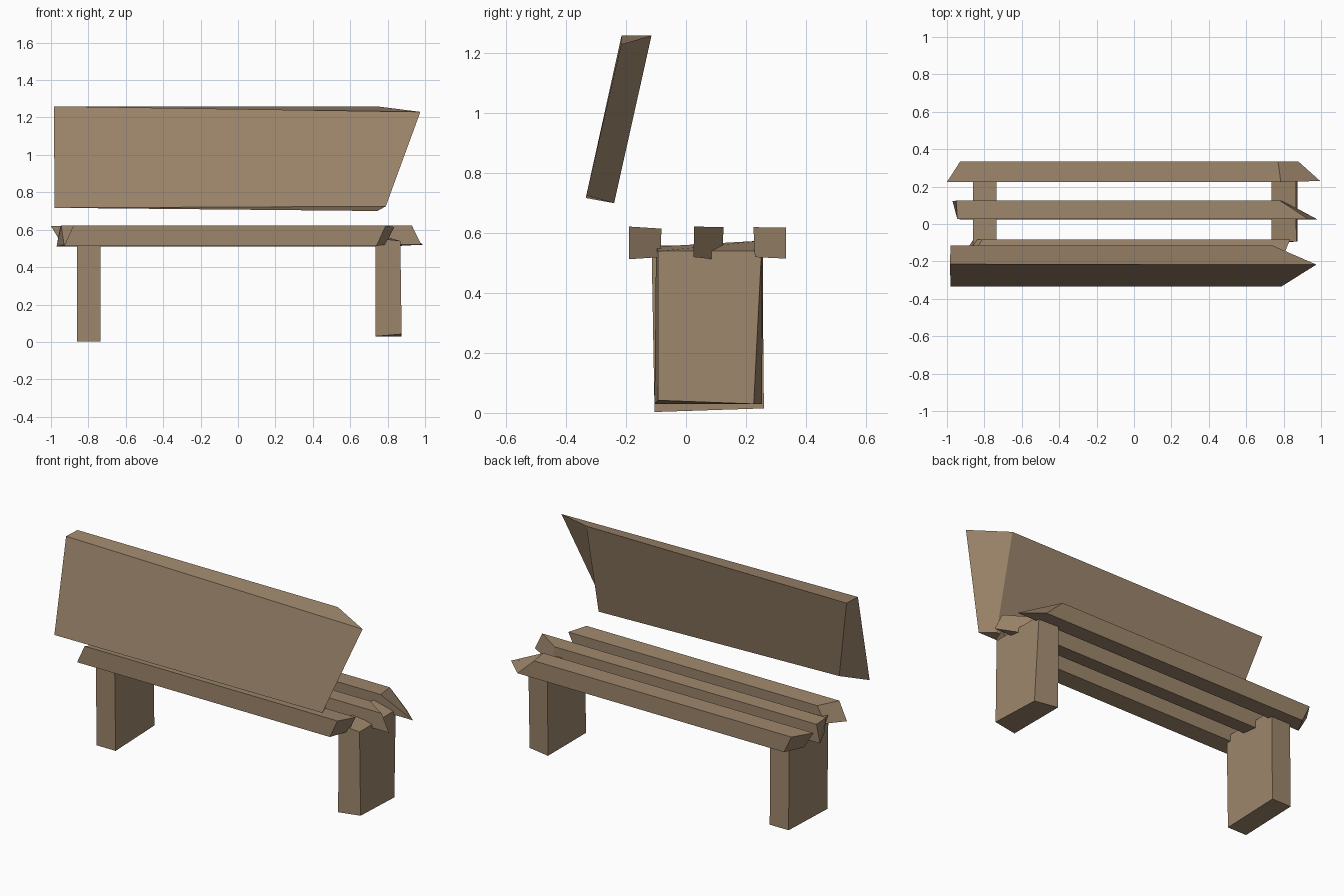
import bpy

wood = bpy.data.materials.new("wood")
wood.diffuse_color = (0.34, 0.24, 0.15, 1)


def plank(name, left_x, right_x, left_yz, right_yz=None):
    """Rough-cut beam along x. Corner order: front bottom, back bottom, back top, front top."""
    right_yz = right_yz or left_yz
    verts = [(x, y, z) for x, (y, z) in zip(left_x, left_yz)]
    verts += [(x, y, z) for x, (y, z) in zip(right_x, right_yz)]
    faces = [(3, 2, 1, 0), (4, 5, 6, 7)]
    faces += [(i, (i + 1) % 4, (i + 1) % 4 + 4, i + 4) for i in range(4)]
    mesh = bpy.data.meshes.new(name)
    mesh.from_pydata(verts, [], faces)
    mesh.validate()
    mesh.materials.append(wood)
    obj = bpy.data.objects.new(name, mesh)
    bpy.context.collection.objects.link(obj)
    # consistent outward normals
    import bmesh
    bm = bmesh.new()
    bm.from_mesh(mesh)
    bmesh.ops.recalc_face_normals(bm, faces=bm.faces)
    bm.to_mesh(mesh)
    bm.free()
    return obj


# Seat slats with unevenly sawn ends
plank("front_slat", (-0.93, -0.86, -0.81, -0.88), (0.74, 0.79, 0.835, 0.79),
      [(-0.19, 0.513), (-0.085, 0.52), (-0.082, 0.615), (-0.19, 0.622)])
plank("middle_slat", (-0.93, -0.97, -0.95, -0.945), (0.98, 0.80, 0.78, 0.93),
      [(0.025, 0.52), (0.122, 0.51), (0.125, 0.62), (0.027, 0.622)])
plank("back_slat", (-0.94, -0.88, -0.93, -1.0), (0.995, 0.88, 0.77, 0.785),
      [(0.23, 0.52), (0.333, 0.515), (0.333, 0.618), (0.225, 0.62)])

# Leaning backrest board
plank("backrest", (-0.98, -0.85, -0.98, -0.985), (0.79, 0.745, 0.74, 0.975),
      [(-0.333, 0.717), (-0.232, 0.745), (-0.115, 1.26), (-0.215, 1.26)],
      [(-0.333, 0.725), (-0.24, 0.70), (-0.115, 1.26), (-0.217, 1.23)])

# Slab legs
plank("left_leg", (-0.86, -0.86, -0.86, -0.86), (-0.735, -0.735, -0.735, -0.735),
      [(-0.105, 0.003), (0.26, 0.015), (0.255, 0.555), (-0.115, 0.56)])
plank("right_leg", (0.735, 0.735, 0.735, 0.735), (0.875, 0.875, 0.865, 0.868),
      [(-0.105, 0.03), (0.253, 0.03), (0.258, 0.575), (-0.10, 0.555)],
      [(-0.093, 0.042), (0.226, 0.03), (0.252, 0.54), (-0.093, 0.54)])
